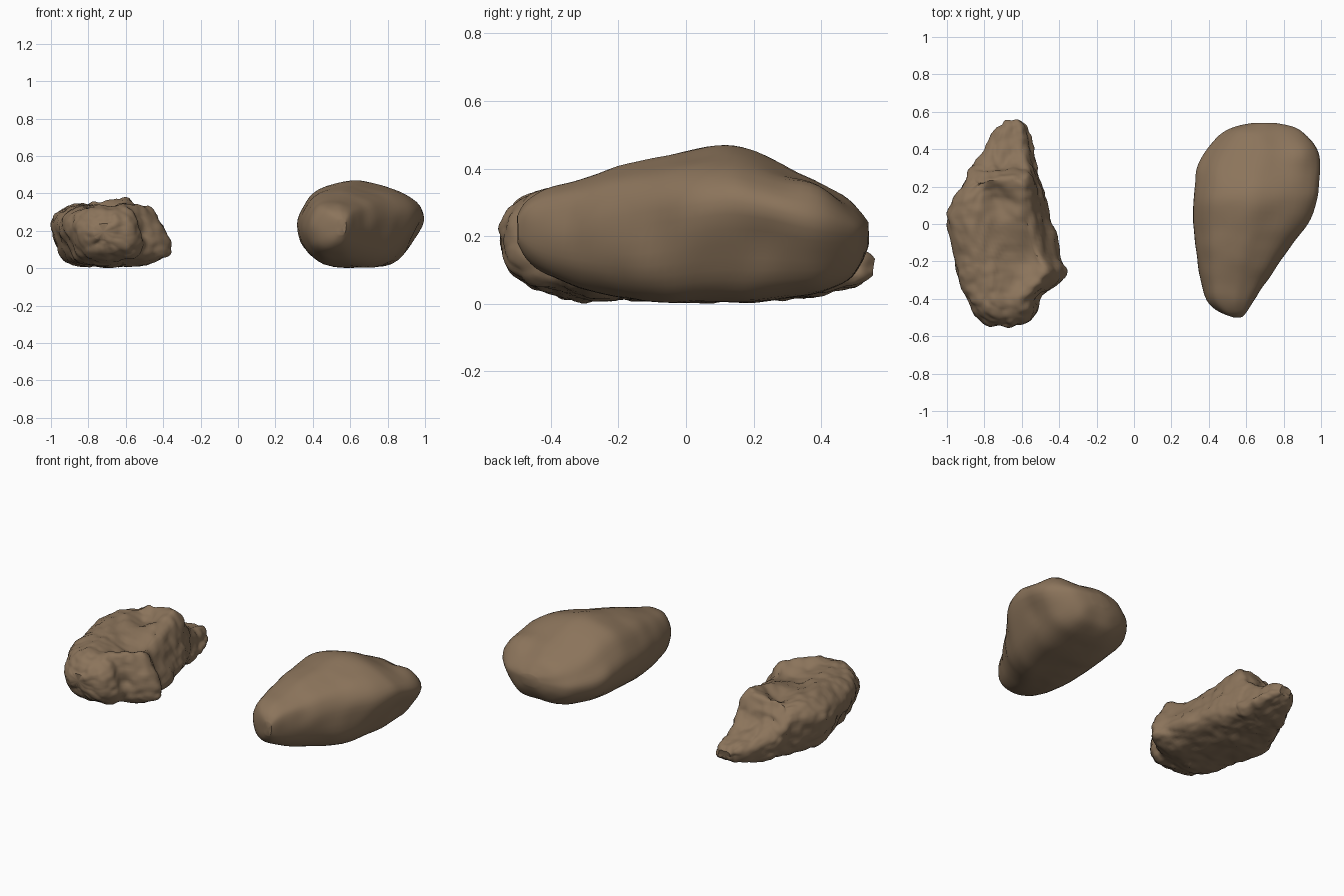
import bpy
import bmesh
import math
from mathutils import Vector, noise

default_cube = bpy.data.objects.get("Cube")
if default_cube:
    bpy.data.objects.remove(default_cube, do_unlink=True)


def make_material(name, colour):
    material = bpy.data.materials.new(name)
    material.use_nodes = True
    material.diffuse_color = colour
    material.node_tree.nodes["Principled BSDF"].inputs["Base Color"].default_value = colour
    return material


def catmull_rom(a, b, c, d, t):
    """Smooth blend between b and c."""
    return 0.5 * (2 * b + (c - a) * t + (2 * a - 5 * b + 4 * c - d) * t * t
                  + (3 * b - a - 3 * c + d) * t ** 3)


def interpolate(rows, steps, closed=False):
    """Fill in extra rows between the given ones, along an open or closed path."""
    count = len(rows)
    result = []
    for i in range(count if closed else count - 1):
        places = [i + k for k in (-1, 0, 1, 2)]
        if closed:
            keys = [rows[p % count] for p in places]
        else:
            keys = [rows[min(max(p, 0), count - 1)] for p in places]
        for s in range(steps):
            result.append([catmull_rom(*values, s / steps) for values in zip(*keys)])
    if not closed:
        result.append(list(rows[-1]))
    return result


def section_ring(bm, section, front, main, blend):
    """One closed outline in the xz plane, fitted to the section's box."""
    y, left, right, bottom, top = section
    start, end = blend
    t = min(max((y - start) / (end - start), 0), 1)
    ring = []
    for (fu, fw), (mu, mw) in zip(front, main):
        u = fu + (mu - fu) * t
        w = fw + (mw - fw) * t
        x = (left + right) / 2 + u * (right - left) / 2
        ring.append(bm.verts.new((x, y, bottom + w * (top - bottom))))
    return ring


def build_rock(name, sections, profiles, blend, steps, around, relief, spots, material):
    bm = bmesh.new()
    front, main = [interpolate(profile, around, closed=True) for profile in profiles]
    rings = [section_ring(bm, section, front, main, blend)
             for section in interpolate(sections, steps)]
    sides = len(main)

    # Skin between neighbouring outlines
    for lower, upper in zip(rings, rings[1:]):
        for i in range(sides):
            j = (i + 1) % sides
            bm.faces.new((lower[i], lower[j], upper[j], upper[i]))

    # Close both ends with a fan
    for ring in (rings[0], rings[-1]):
        centre = sum((v.co for v in ring), Vector()) / sides
        tip = bm.verts.new(centre)
        for i in range(sides):
            bm.faces.new((ring[i], ring[(i + 1) % sides], tip))
    bmesh.ops.recalc_face_normals(bm, faces=bm.faces)
    bm.normal_update()

    # Surface relief, then broad bumps and hollows
    moved = []
    for v in bm.verts:
        offset = relief(v.co)
        for place, radius, height in spots:
            distance = (v.co - Vector(place)).length / radius
            offset += height * math.exp(-distance * distance)
        moved.append(v.co + v.normal * offset)
    for v, place in zip(bm.verts, moved):
        v.co = place
        v.co.z = max(v.co.z, 0.0)

    mesh = bpy.data.meshes.new(name)
    bm.to_mesh(mesh)
    bm.free()
    mesh.materials.append(material)
    rock = bpy.data.objects.new(name, mesh)
    bpy.context.collection.objects.link(rock)
    bpy.ops.object.select_all(action='DESELECT')
    rock.select_set(True)
    bpy.context.view_layer.objects.active = rock
    bpy.ops.object.shade_smooth_by_angle(angle=math.radians(40))


def gentle_relief(point):
    """Soft worn undulation."""
    return 0.004 * noise.noise(point * 6) + 0.003 * noise.noise(point * 12)


def craggy_relief(point):
    """Rounded lumps split by creases, with a fine grain."""
    warp = noise.noise_vector(point * 6) * 0.04
    stretched = Vector((point.x, point.y * 0.8, point.z * 1.2)) + warp
    large = noise.voronoi(stretched * 7)[0][0] ** 2
    small = noise.voronoi(stretched * 16)[0][0] ** 2
    return (0.010 - 0.022 * large - 0.013 * small
            + 0.007 * noise.noise(point * 9) + 0.006 * noise.noise(point * 25))


stone_brown = make_material("stone_brown", (0.26, 0.175, 0.105, 1))

# Outlines in a unit box (across, up): front end, then main body
smooth_profiles = [
    [(1, .6), (.86, .87), (.4, .98), (0, 1), (-.55, .95), (-.88, .77),
     (-1, .5), (-.86, .2), (-.5, .04), (0, 0), (.5, .05), (.88, .25)],
    [(1, .64), (.75, .84), (.3, .95), (-.1, 1), (-.64, .89), (-.88, .7),
     (-1, .5), (-.88, .25), (-.5, .03), (0, 0), (.5, .04), (.8, .28)],
]
craggy_profiles = [
    [(1, .45), (.9, .8), (.5, .97), (0, 1), (-.5, .98), (-.88, .82),
     (-1, .5), (-.88, .18), (-.5, .02), (0, 0), (.5, .03), (.88, .15)],
    [(1, .3), (.83, .63), (.58, .97), (0, .95), (-.45, .98), (-.8, .89),
     (-1, .68), (-.87, .3), (-.65, .05), (0, 0), (.5, .04), (.88, .12)],
]

# Sections: y, left x, right x, bottom, top
smooth_sections = [
    (-.50, .53, .58, .18, .26),
    (-.47, .455, .605, .13, .305),
    (-.41, .39, .645, .085, .34),
    (-.31, .36, .71, .045, .37),
    (-.20, .34, .78, .02, .405),
    (-.10, .325, .85, .01, .43),
    (0, .315, .93, .005, .45),
    (.12, .315, .975, .005, .47),
    (.21, .325, .99, .005, .45),
    (.31, .34, .995, .02, .40),
    (.40, .39, .975, .035, .355),
    (.48, .46, .91, .07, .31),
    (.52, .54, .85, .12, .27),
    (.54, .64, .76, .17, .24),
]
craggy_sections = [
    (-.55, -.77, -.67, .15, .24),
    (-.52, -.82, -.56, .10, .28),
    (-.46, -.86, -.51, .05, .325),
    (-.40, -.89, -.505, .03, .345),
    (-.34, -.92, -.42, .015, .35),
    (-.26, -.945, -.35, .01, .355),
    (-.16, -.965, -.385, .01, .35),
    (0, -1, -.44, .01, .35),
    (.10, -.98, -.465, .01, .36),
    (.18, -.94, -.485, .01, .38),
    (.245, -.90, -.505, .01, .385),
    (.285, -.88, -.51, .01, .31),
    (.325, -.855, -.52, .015, .235),
    (.42, -.79, -.54, .03, .185),
    (.51, -.73, -.57, .05, .16),
    (.55, -.69, -.61, .08, .13),
]

# Bumps and hollows: place, radius, height
smooth_spots = [
    ((.97, .23, .17), .08, -.016),
    ((.80, -.12, .08), .12, .03),
    ((.66, -.34, .27), .07, -.012),
    ((.90, .38, .33), .09, .032),
]
craggy_spots = [
    ((-.57, -.17, .34), .13, -.06),
    ((-.74, .12, .35), .08, -.035),
    ((-.84, .23, .36), .10, -.05),
    ((-.50, -.40, .20), .05, -.012),
]

build_rock("smooth_boulder", smooth_sections, smooth_profiles, (-.45, .1), 4, 4,
           gentle_relief, smooth_spots, stone_brown)
build_rock("craggy_boulder", craggy_sections, craggy_profiles, (-.55, -.3), 7, 7,
           craggy_relief, craggy_spots, stone_brown)
